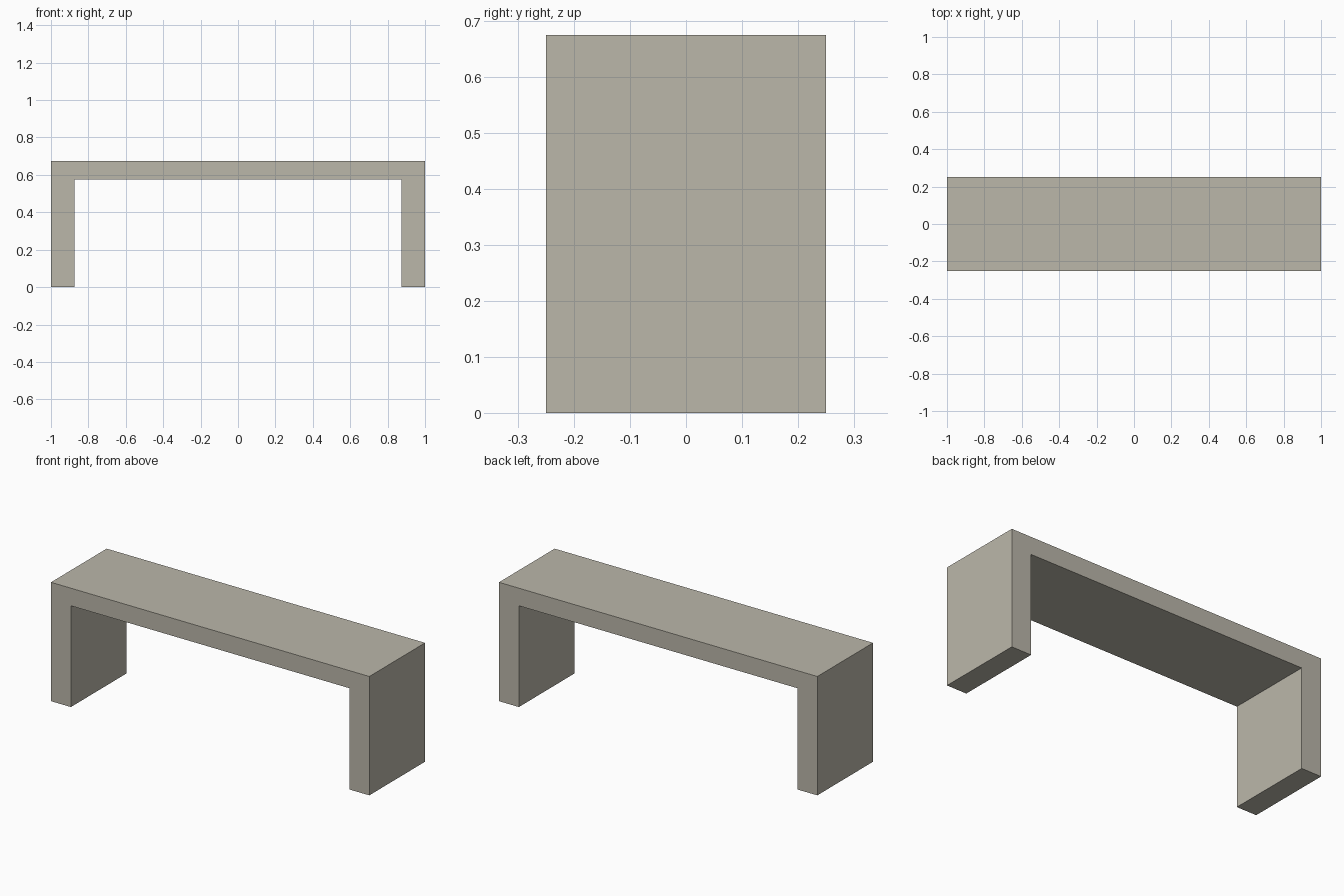
import bpy, bmesh

if "Cube" in bpy.data.objects:
    bpy.data.objects.remove(bpy.data.objects["Cube"])

W, D, H = 1.0, 0.25, 0.675      # half width, half depth, height
LEG, SLAB = 0.125, 0.10         # leg and top thickness

stone = bpy.data.materials.new("warm_grey_stone")
stone.diffuse_color = (0.497, 0.474, 0.402, 1)
stone.use_nodes = True
stone.node_tree.nodes["Principled BSDF"].inputs["Base Color"].default_value = stone.diffuse_color

# Bench: one solid arch profile on the front, extruded to the back
xi, zi = W - LEG, H - SLAB
half = [(xi, zi), (xi, 0), (W, 0), (W, H)]
profile = half + [(-x, z) for x, z in reversed(half)]

bm = bmesh.new()
front = bm.faces.new([bm.verts.new((x, -D, z)) for x, z in profile])
back = bmesh.ops.extrude_face_region(bm, geom=[front], use_keep_orig=True)
moved = [v for v in back["geom"] if isinstance(v, bmesh.types.BMVert)]
bmesh.ops.translate(bm, vec=(0, 2 * D, 0), verts=moved)
bmesh.ops.recalc_face_normals(bm, faces=bm.faces)

mesh = bpy.data.meshes.new("bench")
bm.to_mesh(mesh)
bm.free()
mesh.materials.append(stone)
bpy.context.collection.objects.link(bpy.data.objects.new("bench", mesh))
